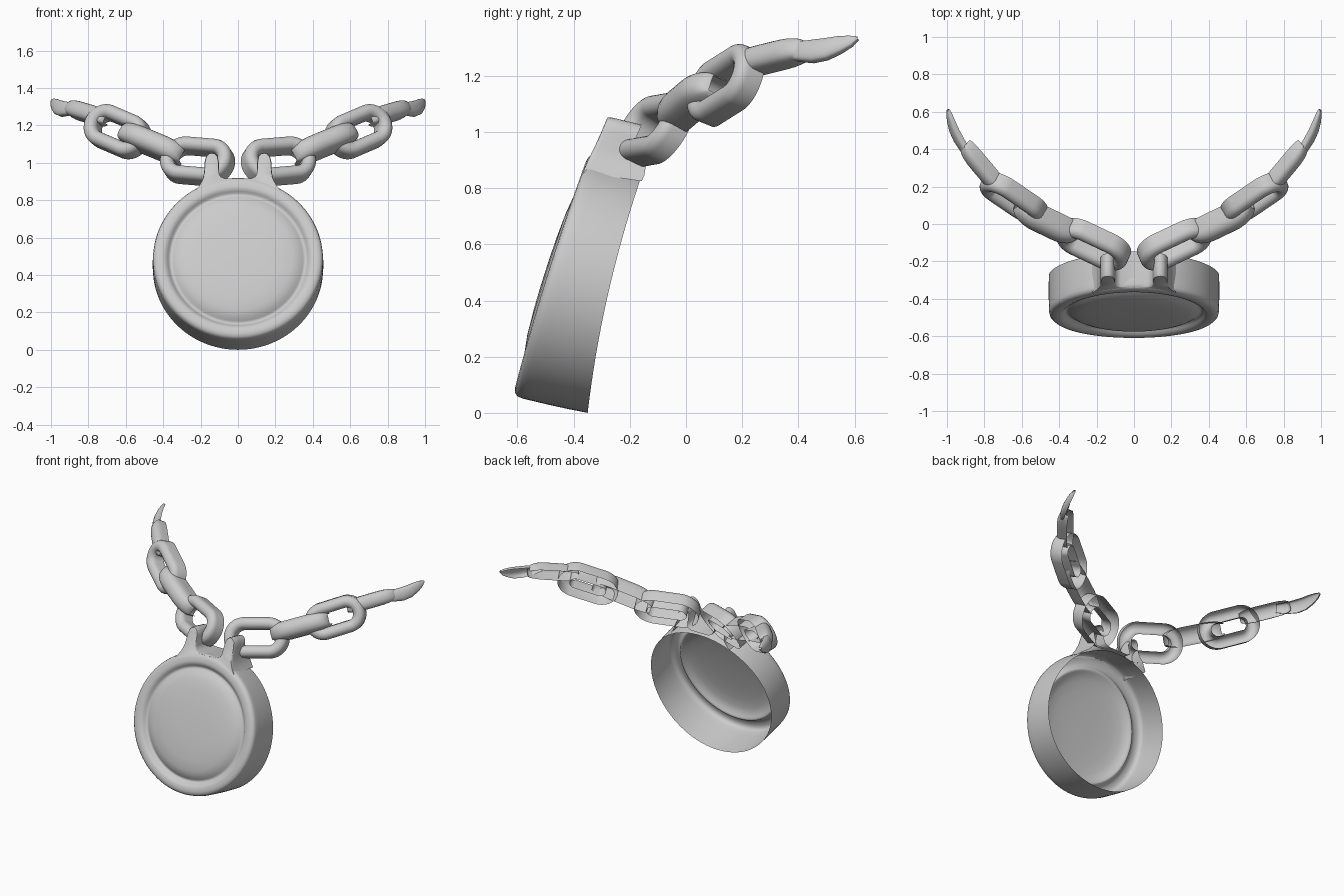
import bpy
from math import sin, cos, pi, radians
from mathutils import Vector as V

if "Cube" in bpy.data.objects:
    bpy.data.objects.remove(bpy.data.objects["Cube"])


def make(name, verts, faces, mirror=False, angle=40):
    me = bpy.data.meshes.new(name)
    me.from_pydata([tuple(v) for v in verts], [], faces)
    me.validate()
    ob = bpy.data.objects.new(name, me)
    bpy.context.collection.objects.link(ob)
    if mirror:
        m = ob.modifiers.new("Mirror", 'MIRROR')
        m.use_mirror_merge = False
    bpy.ops.object.select_all(action='DESELECT')
    ob.select_set(True)
    bpy.context.view_layer.objects.active = ob
    bpy.ops.object.shade_smooth_by_angle(angle=radians(angle))
    return ob


def loft(name, rows, wrap_u=False, wrap_v=False, mirror=False, angle=40, extra=()):
    """Skin a grid of points: rows along u, points of a row along v."""
    nu, nv = len(rows), len(rows[0])
    faces = list(extra)
    for i in range(nu if wrap_u else nu - 1):
        for j in range(nv if wrap_v else nv - 1):
            a, b = (i + 1) % nu, (j + 1) % nv
            faces.append((i * nv + j, a * nv + j, a * nv + b, i * nv + b))
    return make(name, [p for r in rows for p in r], faces, mirror, angle)


def frame(t, n):
    t = V(t).normalized()
    n = V(n)
    n = (n - t * n.dot(t)).normalized()
    u = t.cross(n)
    return t, n, (u if u.z > 0 else -u)


# Medallion: open-backed dish, leaning and slightly curved
def medal(x, v, d):
    front = -0.493 + 0.136 * v + 0.012 * v * v
    back = -0.275 + 0.10 * v + 0.025 * v * v
    return (x, front + (back - front) * d, 0.492 + 0.434 * v - 0.058 * d)


profile = [(1, 1), (1.003, .75), (1.003, .5), (1, .25), (.998, .13), (.99, .06), (.965, .015),
           (.93, 0), (.88, 0), (.85, .02), (.825, .07), (.805, .12), (.785, .13), (.765, .105),
           (.735, .07), (.70, .035), (.64, .0), (.5, -.03), (.3, -.045), (.12, -.05), (.002, -.05)]
N = 96
rows = []
for r, d in profile:
    rows.append([medal(.455 * r * cos(2 * pi * k / N), r * sin(2 * pi * k / N), d) for k in range(N)])
loft("medallion", rows, wrap_v=True, angle=60)

# Lugs: rounded tongues rising from the rim and passing through the first links
outline = [(.225, .855), (.207, .877), (.19, .91), (.181, .95), (.178, 1.01), (.171, 1.038), (.155, 1.053),
           (.14, 1.056), (.125, 1.053), (.109, 1.038), (.103, 1.01), (.101, .95), (.092, .928), (.07, .918), (.0, .917)]
rows = []
for s, d in [(.8, 0), (.93, .03), (1, .12), (1, .5), (1, 1)]:
    row = []
    for x, z in outline:
        yf = -.283 - .42 * (1.056 - z)
        depth = .125 + .085 * min(1, max(0, (1.0 - z) / .1))
        k = min(1, max(0, (z - .9) / .08))
        cx = .14 + (x - .14) * (1 + (s - 1) * k)
        row.append((cx, yf + depth * d, z - .03 * d - (1 - s) * .06 * k))
    rows.append(row)
n = len(outline)
half = n // 2
cap = [(j, j + 1, n - 2 - j, n - 1 - j) for j in range(half - 1)] + [(half - 1, half, half + 1)]
loft("lug", rows, mirror=True, angle=50, extra=cap)


# Open-backed oval chain links
def link(name, c, t, n, length, height, w, back):
    t, n, u = frame(t, n)
    c = V(c)
    rr = height / 2 - w
    half = length / 2 - w - rr
    rows = []
    for k in range(48):
        a = 2 * pi * (k + .5) / 48
        m = t * cos(a) + u * sin(a)
        p = c + t * (half if cos(a) > 0 else -half) + m * rr
        row = [p + m * w - n * back]
        row += [p + m * w * cos(q * pi / 10) + n * w * sin(q * pi / 10) for q in range(11)]
        row.append(p - m * w - n * back)
        rows.append(row)
    loft(name, rows, wrap_u=True, mirror=True)


# Edge-on links: open-backed bars; stations are (point, half height, depth)
def bar(name, stations, n, back):
    pts = [V(s[0]) for s in stations]
    rows = []
    for i, (_, h, d) in enumerate(stations):
        t = pts[min(i + 1, len(pts) - 1)] - pts[max(i - 1, 0)]
        t, nn, u = frame(t, n)
        row = [pts[i] + u * h - nn * back]
        for q in range(13):
            a = pi * q / 12
            row.append(pts[i] + u * h * cos(a) + nn * d * sin(a) ** .7)
        row.append(pts[i] - u * h - nn * back)
        rows.append(row)
    loft(name, rows, mirror=True, angle=60)


def capsule(a, b, h, d, count=14):
    a, b = V(a), V(b)
    out = []
    for i in range(count + 1):
        f = (1 - cos(pi * i / count)) / 2
        e = min(1, 3 * min(f, 1 - f))
        e = max(.02, (1 - (1 - e) ** 2) ** .5)
        out.append((a.lerp(b, f), h * (.5 + .5 * e), d * e))
    return out


link("chain_link_1", (.225, -.125, 1.02), (.36, .17, .03), (.35, -.78, .5), .41, .255, .038, .06)
bar("chain_link_2", capsule((.30, -.07, 1.04), (.63, .09, 1.175), .06, .075), (.45, -.75, .5), .055)
link("chain_link_3", (.655, .125, 1.175), (.28, .19, .12), (.5, -.7, .36), .39, .235, .038, .06)
bar("chain_link_4", capsule((.71, .175, 1.24), (.915, .42, 1.30), .046, .045), (.72, -.45, .45), .04)

# Pointed half link ending the chain
bar("chain_end", [((.865, .34, 1.297), .026, .012), ((.905, .40, 1.288), .036, .022), ((.937, .455, 1.288), .042, .026),
                  ((.960, .50, 1.296), .040, .024), ((.977, .545, 1.311), .032, .019),
                  ((.990, .585, 1.325), .020, .011), ((.998, .61, 1.336), .005, .002)], (.85, -.35, .35), .012)
